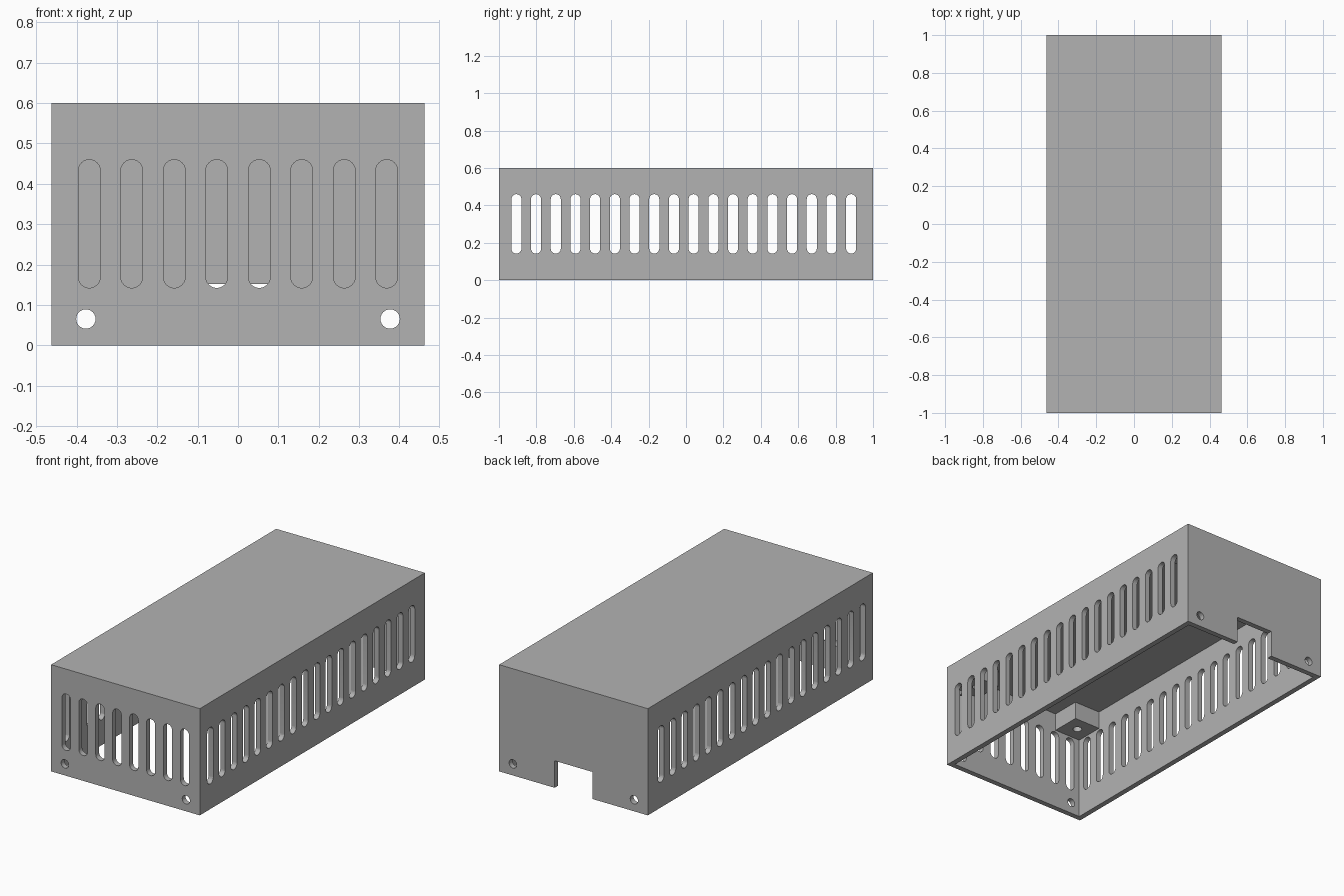
import bpy, bmesh, math
from mathutils import Matrix, Vector

if "Cube" in bpy.data.objects:
    bpy.data.objects.remove(bpy.data.objects["Cube"], do_unlink=True)

W, L, H, T = 0.925, 2.0, 0.6, 0.03      # outer size and wall thickness
PITCH, SLOT_R, SLOT_LOW, SLOT_HIGH = 0.1053, 0.027, 0.142, 0.46
POST, POST_Z = 0.165, 0.47

grey = bpy.data.materials.new("plain grey")
grey.use_nodes = True
grey.diffuse_color = (0.45, 0.45, 0.45, 1)
grey.node_tree.nodes["Principled BSDF"].inputs["Base Color"].default_value = grey.diffuse_color


def add_box(bm, low, high):
    low, high = Vector(low), Vector(high)
    size = high - low
    m = Matrix.Translation((low + high) / 2) @ Matrix.Diagonal((*size, 1))
    bmesh.ops.create_cube(bm, size=1, matrix=m)


def add_slot(bm, axis, across, z_low, z_high, radius, start, end, n=12):
    """Round-ended prism running along the x or y axis; equal z gives a cylinder."""
    ring = []
    for z, first in ((z_high, 0), (z_low, math.pi)):
        for i in range(n + (z_low != z_high)):
            a = first + math.pi * i / n
            u, v = across + radius * math.cos(a), z + radius * math.sin(a)
            ring.append((start, u, v) if axis == "x" else (u, start, v))
    face = bm.faces.new([bm.verts.new(p) for p in ring])
    out = bmesh.ops.extrude_face_region(bm, geom=[face])["geom"]
    move = (end - start, 0, 0) if axis == "x" else (0, end - start, 0)
    bmesh.ops.translate(bm, vec=move, verts=[g for g in out if isinstance(g, bmesh.types.BMVert)])


def make_object(name, bm):
    bmesh.ops.recalc_face_normals(bm, faces=bm.faces)
    mesh = bpy.data.meshes.new(name)
    bm.to_mesh(mesh)
    bm.free()
    mesh.materials.append(grey)
    ob = bpy.data.objects.new(name, mesh)
    bpy.context.collection.objects.link(ob)
    return ob


def cut(ob, cutter):
    cutter.hide_render = True
    mod = ob.modifiers.new("cut", "BOOLEAN")
    mod.operation, mod.solver, mod.object = "DIFFERENCE", "EXACT", cutter
    bpy.ops.object.select_all(action="DESELECT")
    bpy.context.view_layer.objects.active = ob
    ob.select_set(True)
    bpy.ops.object.modifier_apply(modifier=mod.name)
    bpy.data.objects.remove(cutter, do_unlink=True)
    bpy.ops.object.shade_smooth_by_angle(angle=math.radians(30))


# Cover: a box open underneath
bm = bmesh.new()
add_box(bm, (-W / 2, -L / 2, 0), (W / 2, L / 2, H))
cover = make_object("cover", bm)
bm = bmesh.new()
add_box(bm, (T - W / 2, T - L / 2, -0.1), (W / 2 - T, L / 2 - T, H - T))
cut(cover, make_object("cavity_cutter", bm))

# Openings: side vents, front vents, screw holes and rear cable notch
low, high = SLOT_LOW + SLOT_R, SLOT_HIGH - SLOT_R
bm = bmesh.new()
for i in range(18):
    add_slot(bm, "x", -0.907 + i * PITCH, low, high, SLOT_R, -0.6, 0.6)
for i in range(8):
    add_slot(bm, "y", (i - 3.5) * PITCH, low, high, SLOT_R, -1.05, -0.95)
for x in (-0.377, 0.377):
    add_slot(bm, "y", x, 0.065, 0.065, 0.024, -1.1, 1.1)
add_box(bm, (-0.117, 0.95, -0.1), (0.117, 1.05, 0.152))
cut(cover, make_object("opening_cutter", bm))

# Corner posts under the roof, each with a blind screw hole
for sx, side in ((-1, "right"), (1, "left")):
    for sy, end in ((-1, "front"), (1, "back")):
        cx, cy = sx * (W / 2 - T - POST / 2), sy * (L / 2 - T - POST / 2)
        h = POST / 2
        bm = bmesh.new()
        add_box(bm, (cx - h, cy - h, POST_Z), (cx + h, cy + h, H - T))
        post = make_object(f"{end}_{side}_post", bm)
        bm = bmesh.new()
        bmesh.ops.create_cone(bm, cap_ends=True, segments=24, radius1=0.024, radius2=0.024,
                              depth=0.18, matrix=Matrix.Translation((cx, cy, POST_Z)))
        cut(post, make_object("hole_cutter", bm))
